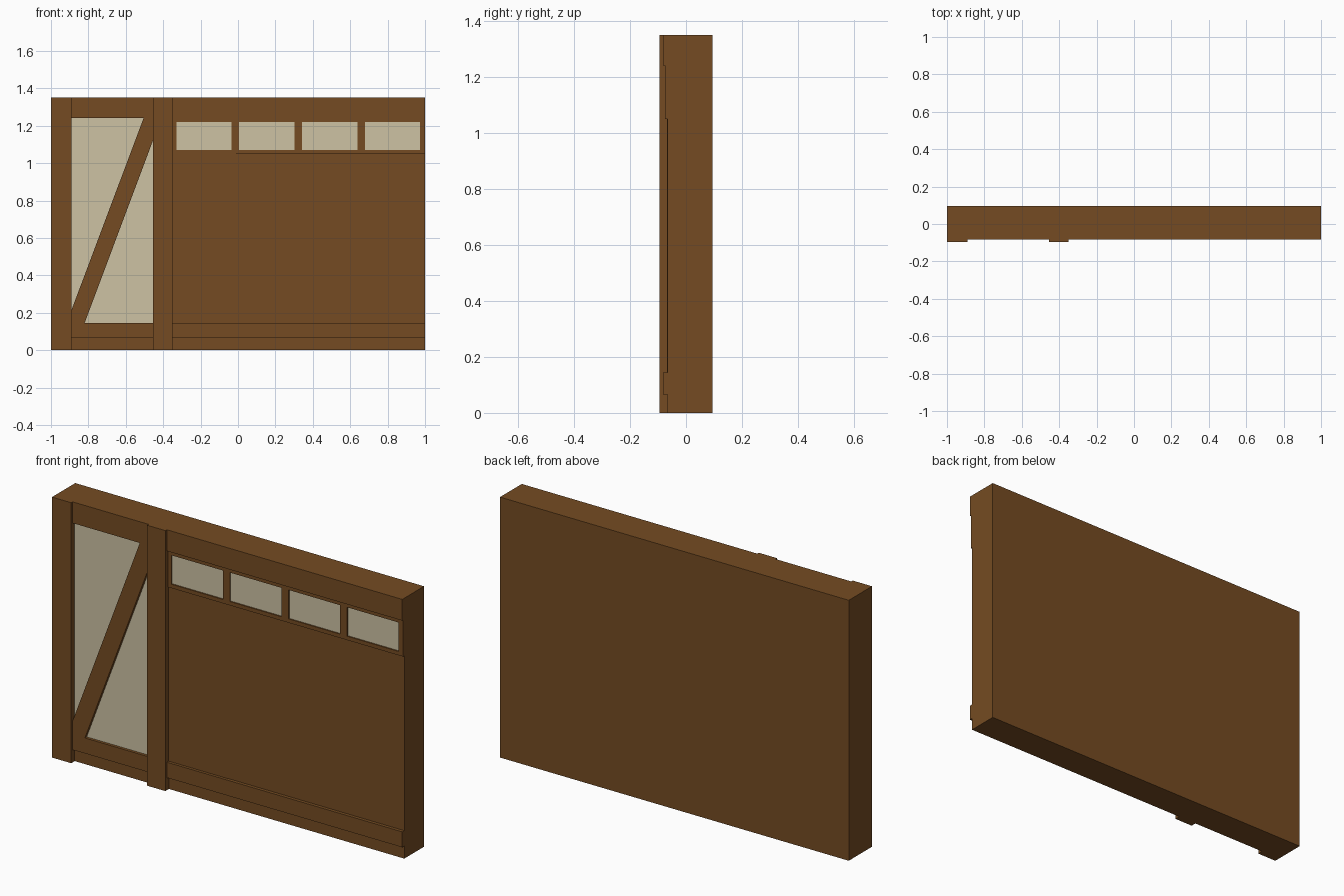
import bpy
import bmesh

cube = bpy.data.objects.get("Cube")
if cube:
    bpy.data.objects.remove(cube, do_unlink=True)


def make_material(name, color):
    mat = bpy.data.materials.new(name)
    mat.use_nodes = True
    mat.diffuse_color = (*color, 1)
    mat.node_tree.nodes["Principled BSDF"].inputs["Base Color"].default_value = (*color, 1)
    return mat


WOOD = make_material("brown wood", (0.178, 0.071, 0.016))
GLASS = make_material("cream glass", (0.61, 0.54, 0.37))

# Depths of the layered front
BACK, CORE, PANE, FRAME, RAIL, POST = 0.095, -0.066, -0.068, -0.075, -0.083, -0.095


def slab(name, outline, front, back=CORE, mat=WOOD):
    """Extrude an outline in the x-z plane from front to back."""
    bm = bmesh.new()
    face = bm.faces.new([bm.verts.new((x, front, z)) for x, z in outline])
    ext = bmesh.ops.extrude_face_region(bm, geom=[face])
    verts = [g for g in ext["geom"] if isinstance(g, bmesh.types.BMVert)]
    bmesh.ops.translate(bm, verts=verts, vec=(0, back - front, 0))
    bmesh.ops.recalc_face_normals(bm, faces=bm.faces)
    mesh = bpy.data.meshes.new(name)
    bm.to_mesh(mesh)
    bm.free()
    mesh.materials.append(mat)
    obj = bpy.data.objects.new(name, mesh)
    bpy.context.collection.objects.link(obj)
    return obj


def board(name, x0, x1, z0, z1, front, back=CORE, mat=WOOD):
    return slab(name, [(x0, z0), (x1, z0), (x1, z1), (x0, z1)], front, back, mat)


TOP, HEAD, SILL, KICK = 1.35, 1.24, 0.145, 0.065
BAY_L, BAY_R, DOOR_L = -0.89, -0.455, -0.35

# Wall body and the two upright posts
board("wall_body", -1, 1, 0, TOP, CORE, BACK)
board("outer_post", -1, BAY_L, 0, TOP, POST)
board("middle_post", BAY_R, DOOR_L, 0, TOP, POST)

# Horizontal rails of both bays
for bay, x0, x1 in (("side", BAY_L, BAY_R), ("door", DOOR_L, 1)):
    board(bay + "_top_rail", x0, x1, HEAD, TOP, RAIL)
    board(bay + "_bottom_rail", x0, x1, KICK, SILL, RAIL)

# Side bay: tall pane with a diagonal brace
board("side_pane", BAY_L, BAY_R, SILL, HEAD, PANE, mat=GLASS)
slab("diagonal_brace", [(BAY_L, SILL), (-0.82, SILL), (BAY_R, 1.12),
                        (BAY_R, HEAD), (-0.505, HEAD), (BAY_L, 0.215)], RAIL)

# Door bay: window band with four panes
WIN_LOW, WIN_HIGH, BAND_LOW = 1.07, 1.22, 1.05
board("window_band_bottom", DOOR_L, 1, BAND_LOW, WIN_LOW, FRAME)
board("window_band_top", DOOR_L, 1, WIN_HIGH, HEAD, FRAME)
edge = DOOR_L
for i in range(4):
    left = -0.33 + i * 0.336
    right = left + 0.296
    board(f"window_stile_{i + 1}", edge, left, WIN_LOW, WIN_HIGH, FRAME)
    board(f"window_pane_{i + 1}", left, right, WIN_LOW, WIN_HIGH, PANE, mat=GLASS)
    edge = right
board("window_stile_5", edge, 1, WIN_LOW, WIN_HIGH, FRAME)

# Slightly raised panel beside the middle post
board("door_panel", DOOR_L, -0.01, SILL, BAND_LOW, PANE)
